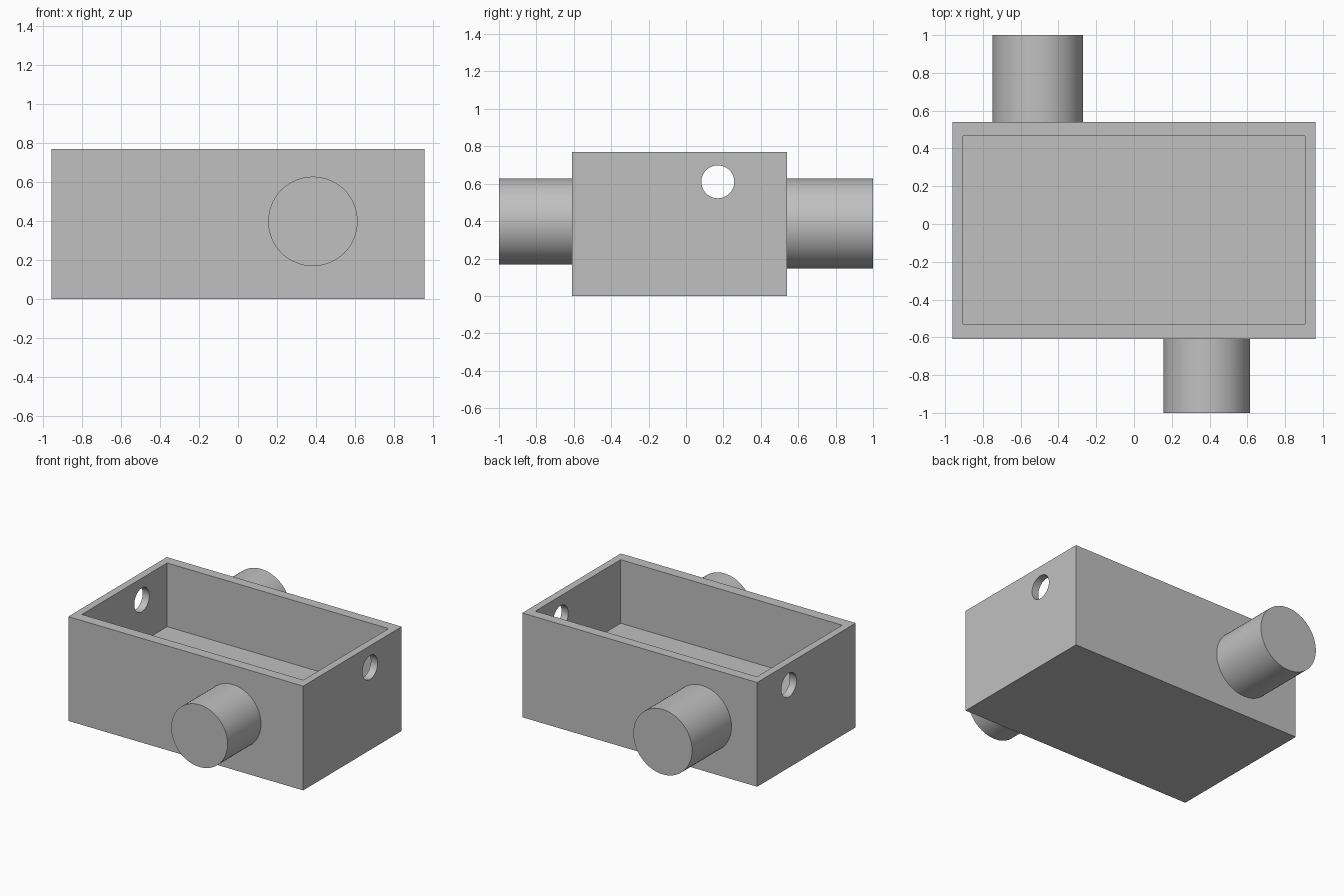
import bpy
import math

cube = bpy.data.objects.get("Cube")
if cube:
    bpy.data.objects.remove(cube, do_unlink=True)

# One plain grey for the whole model
grey = bpy.data.materials.new("plain grey")
grey.use_nodes = True
colour = (0.53, 0.53, 0.53, 1)
grey.diffuse_color = colour
grey.node_tree.nodes["Principled BSDF"].inputs["Base Color"].default_value = colour


def box(name, low, high):
    centre = [(a + b) / 2 for a, b in zip(low, high)]
    bpy.ops.mesh.primitive_cube_add(size=1, location=centre)
    ob = bpy.context.object
    ob.name = name
    ob.scale = [b - a for a, b in zip(low, high)]
    bpy.ops.object.transform_apply(location=False, rotation=False, scale=True)
    ob.data.materials.append(grey)
    return ob


def rod(name, radius, length, centre, rotation):
    bpy.ops.mesh.primitive_cylinder_add(vertices=64, radius=radius, depth=length,
                                        location=centre, rotation=rotation)
    ob = bpy.context.object
    ob.name = name
    ob.data.materials.append(grey)
    bpy.ops.object.shade_smooth_by_angle(angle=math.radians(30))
    return ob


def cut(target, cutter):
    cutter.hide_render = True
    mod = target.modifiers.new("cut", "BOOLEAN")
    mod.operation = "DIFFERENCE"
    mod.solver = "EXACT"
    mod.object = cutter
    bpy.context.view_layer.objects.active = target
    bpy.ops.object.modifier_apply(modifier=mod.name)
    bpy.data.objects.remove(cutter, do_unlink=True)


# Open box with a thick floor
body = box("open_box", (-0.96, -0.61, 0), (0.96, 0.54, 0.77))
cut(body, box("cavity_cutter", (-0.905, -0.53, 0.30), (0.905, 0.465, 1)))

# Round holes through both end walls
cut(body, rod("hole_cutter", 0.088, 3, (0, 0.17, 0.61), (0, math.pi / 2, 0)))
bpy.ops.object.select_all(action="DESELECT")
body.select_set(True)
bpy.context.view_layer.objects.active = body
bpy.ops.object.shade_smooth_by_angle(angle=math.radians(30))

# Solid round stubs on the front and back walls
for name, radius, x, z, y0, y1 in (("front_stub", 0.23, 0.385, 0.398, -1, -0.61),
                                   ("back_stub", 0.24, -0.51, 0.387, 0.54, 1)):
    rod(name, radius, y1 - y0, (x, (y0 + y1) / 2, z), (math.pi / 2, 0, 0))
